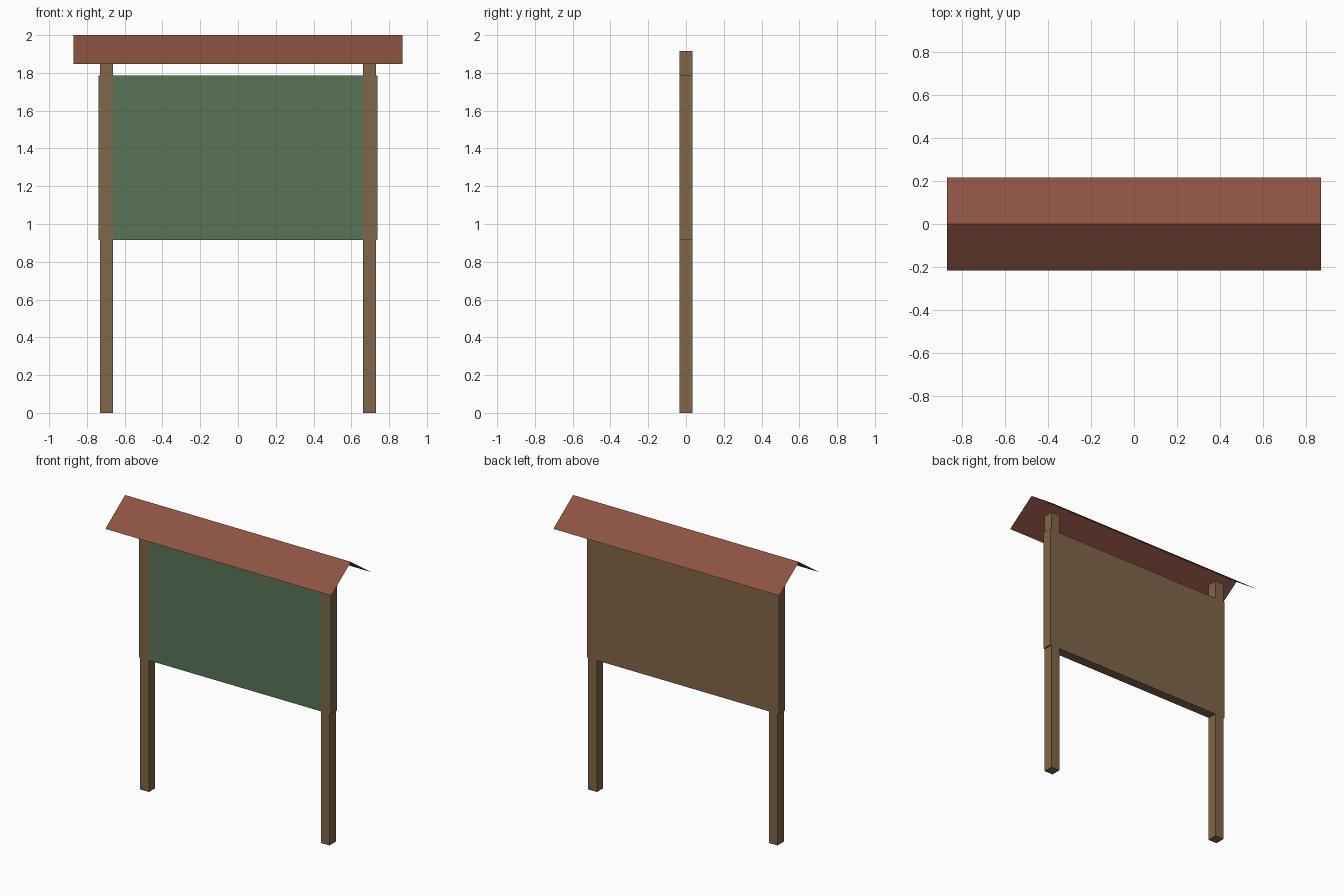
import bpy
import bmesh
from mathutils import Matrix, Vector

cube = bpy.data.objects.get("Cube")
if cube:
    bpy.data.objects.remove(cube, do_unlink=True)


def make_material(name, srgb):
    colour = [(c / 255 / 12.92) if c < 11 else ((c / 255 + 0.055) / 1.055) ** 2.4 for c in srgb] + [1]
    mat = bpy.data.materials.new(name)
    mat.use_nodes = True
    mat.diffuse_color = colour
    mat.node_tree.nodes["Principled BSDF"].inputs["Base Color"].default_value = colour
    return mat


def add_object(name, bm, *materials):
    mesh = bpy.data.meshes.new(name)
    bm.to_mesh(mesh)
    bm.free()
    for mat in materials:
        mesh.materials.append(mat)
    obj = bpy.data.objects.new(name, mesh)
    bpy.context.collection.objects.link(obj)
    return obj


def box(size, centre):
    bm = bmesh.new()
    bmesh.ops.create_cube(bm, size=1, matrix=Matrix.Translation(centre) @ Matrix.Diagonal((*size, 1)))
    return bm


wood = make_material("brown wood", (130, 102, 72))
green = make_material("green board", (90, 116, 90))
red = make_material("red brown roof", (140, 82, 66))

# Two posts, a hair proud of the board so the faces do not overlap
POST_TOP = 1.915
for side, x in (("left", 0.696), ("right", -0.696)):
    add_object(f"{side}_post", box((0.067, 0.069, POST_TOP), (x, 0, POST_TOP / 2)), wood)

# Notice board: wooden panel with a green front
bm = box((1.478, 0.067, 0.87), (0, 0, 1.351))
bm.normal_update()
for face in bm.faces:
    face.material_index = 1 if face.normal.y < -0.5 else 0
add_object("notice_board", bm, wood, green)

# Gabled roof: a folded sheet, extruded along x from its profile
bm = bmesh.new()
profile = [bm.verts.new((-0.87, y, z)) for y, z in ((-0.217, 1.847), (0, 2), (0.217, 1.847))]
edges = [bm.edges.new(pair) for pair in zip(profile, profile[1:])]
extruded = bmesh.ops.extrude_edge_only(bm, edges=edges)["geom"]
bmesh.ops.translate(bm, verts=[v for v in extruded if isinstance(v, bmesh.types.BMVert)], vec=Vector((1.74, 0, 0)))
bm.normal_update()
bmesh.ops.reverse_faces(bm, faces=[f for f in bm.faces if f.normal.z < 0])
add_object("roof", bm, red)
